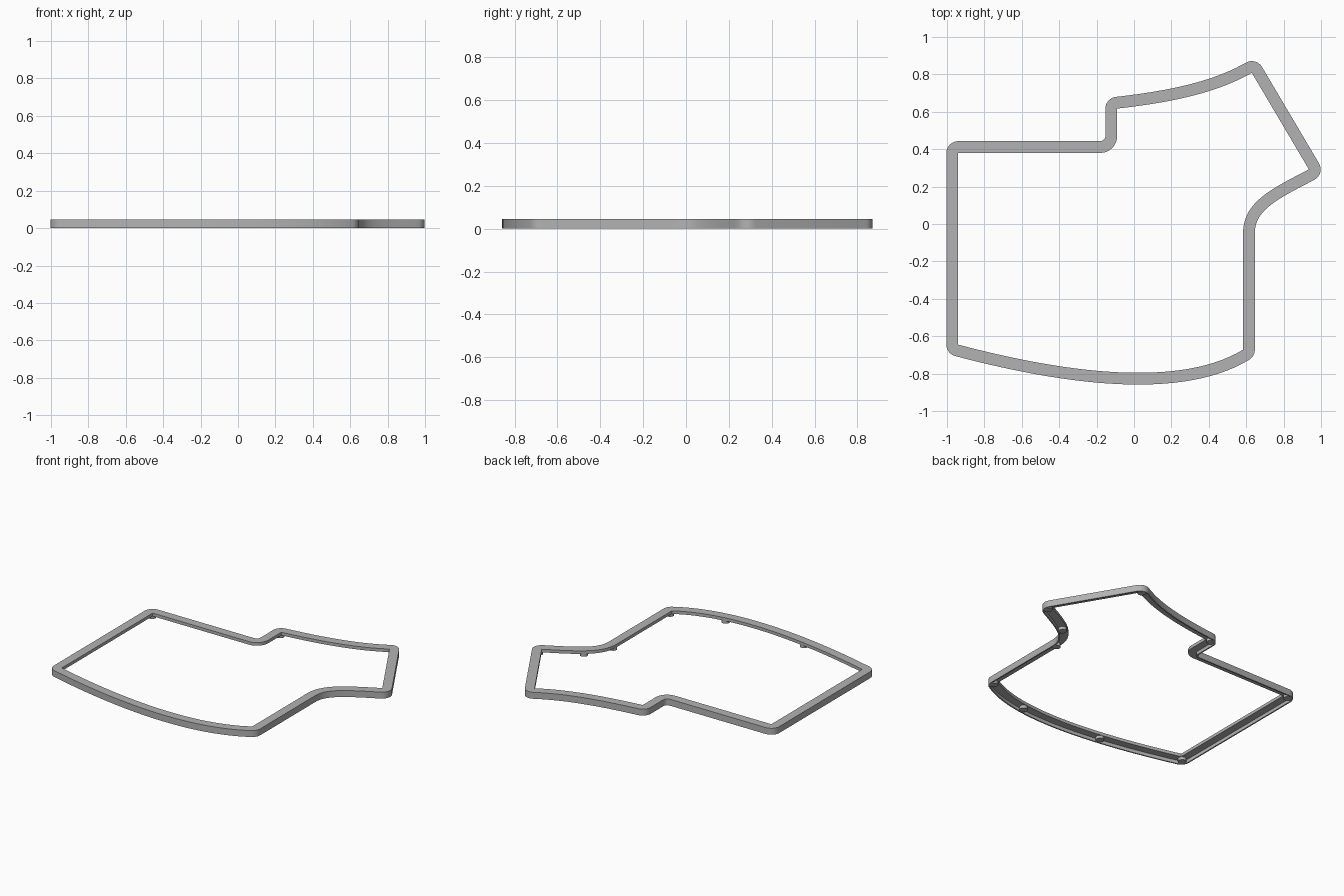
import bpy, bmesh, math
from mathutils import Vector
from mathutils.geometry import interpolate_bezier

HEIGHT, WIDTH, PLATE, WALL = 0.046, 0.063, 0.022, 0.009

cube = bpy.data.objects.get("Cube")
if cube:
    bpy.data.objects.remove(cube)

grey = bpy.data.materials.new("grey_plastic")
grey.use_nodes = True
colour = (0.45, 0.45, 0.45, 1)
grey.diffuse_color = colour
grey.node_tree.nodes["Principled BSDF"].inputs["Base Color"].default_value = colour


def curve(a, b, c, d, steps=20):
    pts = interpolate_bezier(*[Vector((*p, 0)) for p in (a, b, c, d)], steps)
    return [Vector((p.x, p.y)) for p in pts]


def fillet(centre, radius, steps=8):
    """Quarter turn from facing right to facing up."""
    return [Vector((centre[0] + radius * math.cos(math.pi / 2 * -i / steps),
                    centre[1] + radius * math.sin(math.pi / 2 * -i / steps)))
            for i in range(steps + 1)]


# Inner outline, counter-clockwise: front bow, right bend, back sweep, step
front = curve((-.94, -.645), (-.45, -.775), (.22, -.893), (.583, -.672), 32)
bend = curve((.583, -.05), (.583, .12), (.74, .19), (.935, .292))
sweep = curve((.63, .808), (.44, .70), (.2, .65), (-.09, .617))
step = fillet((-.18, .47), .09)
outline = front + bend + sweep + step + [Vector((-.94, .38))]


def normals(i):
    prev, here, nxt = outline[i - 1], outline[i], outline[(i + 1) % len(outline)]
    a, b = (here - prev).normalized(), (nxt - here).normalized()
    return Vector((a.y, -a.x)), Vector((b.y, -b.x))


def ring(dist):
    """Offset the outline outwards, rounding its sharp corners."""
    pts = []
    for i, p in enumerate(outline):
        n0, n1 = normals(i)
        if n0.angle(n1) > math.radians(25):
            pts += [p + dist * n0.slerp(n1, k / 8) for k in range(9)]
        else:
            mid = (n0 + n1).normalized()
            pts.append(p + mid * dist / mid.dot(n0))
    return pts


def finish(obj):
    obj.data.materials.append(grey)
    bpy.ops.object.select_all(action='DESELECT')
    obj.select_set(True)
    bpy.context.view_layer.objects.active = obj
    bpy.ops.object.shade_smooth_by_angle(angle=math.radians(30))


# Frame: L-shaped section swept round the outline
section = [(0, HEIGHT), (WIDTH, HEIGHT), (WIDTH, 0), (WIDTH - WALL, 0),
           (WIDTH - WALL, HEIGHT - PLATE), (0, HEIGHT - PLATE)]
bm = bmesh.new()
loops = [[bm.verts.new((p.x, p.y, z)) for p in ring(d)] for d, z in section]
for s, low in enumerate(loops):
    high = loops[(s + 1) % len(loops)]
    for i in range(len(low)):
        j = (i + 1) % len(low)
        bm.faces.new((low[i], high[i], high[j], low[j]))
bmesh.ops.remove_doubles(bm, verts=bm.verts, dist=1e-5)
bmesh.ops.recalc_face_normals(bm, faces=bm.faces)
mesh = bpy.data.meshes.new("frame")
bm.to_mesh(mesh)
bm.free()
frame = bpy.data.objects.new("frame", mesh)
bpy.context.collection.objects.link(frame)
finish(frame)

# Pegs: short studs under the plate at the corners and along the curves
spots = [front[0], front[11], front[23], front[-1], bend[0], bend[10],
         bend[-1], sweep[0], sweep[-1], outline[-1]]
for number, spot in enumerate(spots):
    n0, n1 = normals(outline.index(spot))
    at = spot + (n0 + n1).normalized() * 0.029
    top, bottom = HEIGHT - PLATE + 0.004, 0.003
    bpy.ops.mesh.primitive_cylinder_add(
        vertices=24, radius=0.027, depth=top - bottom,
        location=(at.x, at.y, (top + bottom) / 2))
    peg = bpy.context.object
    peg.name = f"peg_{number + 1}"
    finish(peg)
